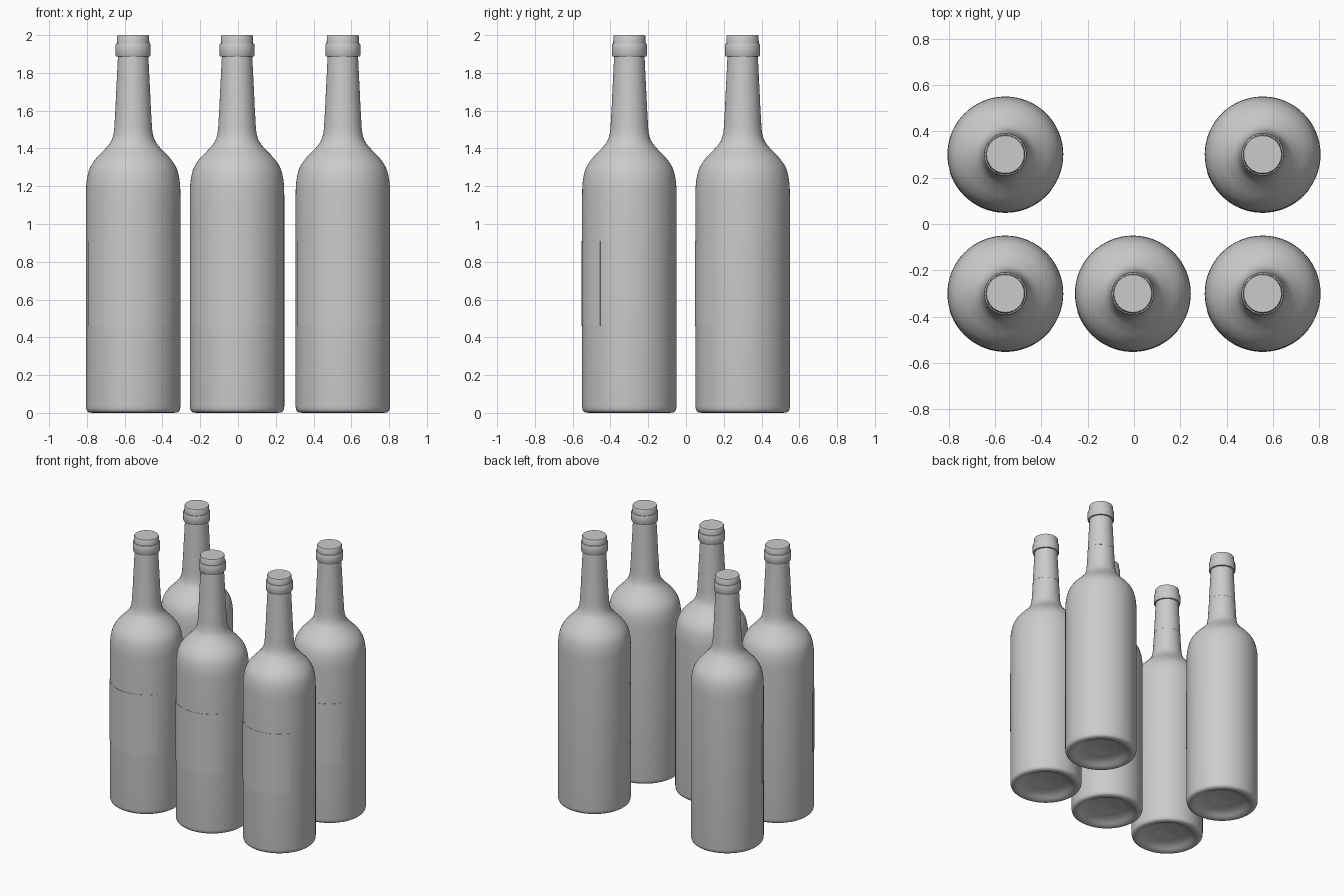
import bpy, bmesh, math
from mathutils import Vector

if "Cube" in bpy.data.objects:
    bpy.data.objects.remove(bpy.data.objects["Cube"])

SEG = 64


def lathe(name, profile, start=0.0, sweep=2 * math.pi, segs=SEG, closed=False):
    """Revolve (radius, z) points around z; angles measured from +x."""
    full = sweep > 6.28
    bm = bmesh.new()
    cols = []
    for i in range(segs if full else segs + 1):
        a = start + sweep * i / segs
        cols.append([bm.verts.new((r * math.cos(a), r * math.sin(a), z)) for r, z in profile])
    n = len(profile)
    for i in range(segs):
        a, b = cols[i], cols[(i + 1) % len(cols)]
        for j in range(n if closed else n - 1):
            k = (j + 1) % n
            bm.faces.new((a[j], b[j], b[k], a[k]))
    if closed and not full:
        bm.faces.new(cols[0])
        bm.faces.new(cols[-1])
    bmesh.ops.remove_doubles(bm, verts=bm.verts, dist=1e-5)
    bmesh.ops.recalc_face_normals(bm, faces=bm.faces)
    me = bpy.data.meshes.new(name)
    bm.to_mesh(me)
    bm.free()
    ob = bpy.data.objects.new(name, me)
    bpy.context.collection.objects.link(ob)
    bpy.ops.object.select_all(action='DESELECT')
    ob.select_set(True)
    bpy.context.view_layer.objects.active = ob
    bpy.ops.object.shade_smooth_by_angle(angle=math.radians(35))
    return ob


def smooth_curve(pts, steps=4):
    """Catmull-Rom interpolation through the given profile points."""
    p = [Vector(q) for q in [pts[0]] + pts + [pts[-1]]]
    out = []
    for i in range(1, len(p) - 2):
        a, b, c, d = p[i - 1:i + 3]
        for s in range(steps):
            t = s / steps
            v = 0.5 * (2 * b + (c - a) * t + (2 * a - 5 * b + 4 * c - d) * t ** 2
                       + (3 * b - a - 3 * c + d) * t ** 3)
            out.append((max(v.x, 0), v.y))
    return out + [pts[-1]]


# Glass: dimpled base, foot, straight body, shoulder and neck
base = smooth_curve([(0, .05), (.04, .048), (.085, .04), (.12, .036), (.16, .025), (.195, .006), (.215, 0)], 3)
foot = [(.235, .003), (.244, .010), (.248, .02), (.25, .035)]
shoulder = smooth_curve([(.25, 1.15), (.247, 1.22), (.232, 1.29), (.2, 1.343), (.15, 1.396),
                         (.116, 1.44), (.102, 1.49), (.097, 1.56), (.091, 1.66)])
glass = lathe("bottle_glass", base + foot + shoulder)

# Foil capsule with the raised lip ring and flat top
foil = lathe("foil_capsule", [(.089, 1.642), (.0925, 1.643), (.0805, 1.887), (.090, 1.888), (.0925, 1.892),
                              (.0925, 1.950), (.090, 1.955), (.0855, 1.956), (.0845, 1.994),
                              (.081, 2.0), (0, 2.0)])

# Thin paper label wrapped round the front
label = lathe("paper_label", [(.248, .46), (.252, .46), (.252, .91), (.248, .91)],
              math.radians(-162), math.radians(124), 24, closed=True)

# Three bottles in front, two at the back corners
spots = [(-.555, -.3), (-.005, -.3), (.555, -.3), (-.555, .3), (.555, .3)]
for i, (x, y) in enumerate(spots):
    for part in (glass, foil, label):
        ob = part
        if i:
            ob = part.copy()
            ob.name = f"{part.name}_{i + 1}"
            bpy.context.collection.objects.link(ob)
        ob.location = (x, y, 0)
